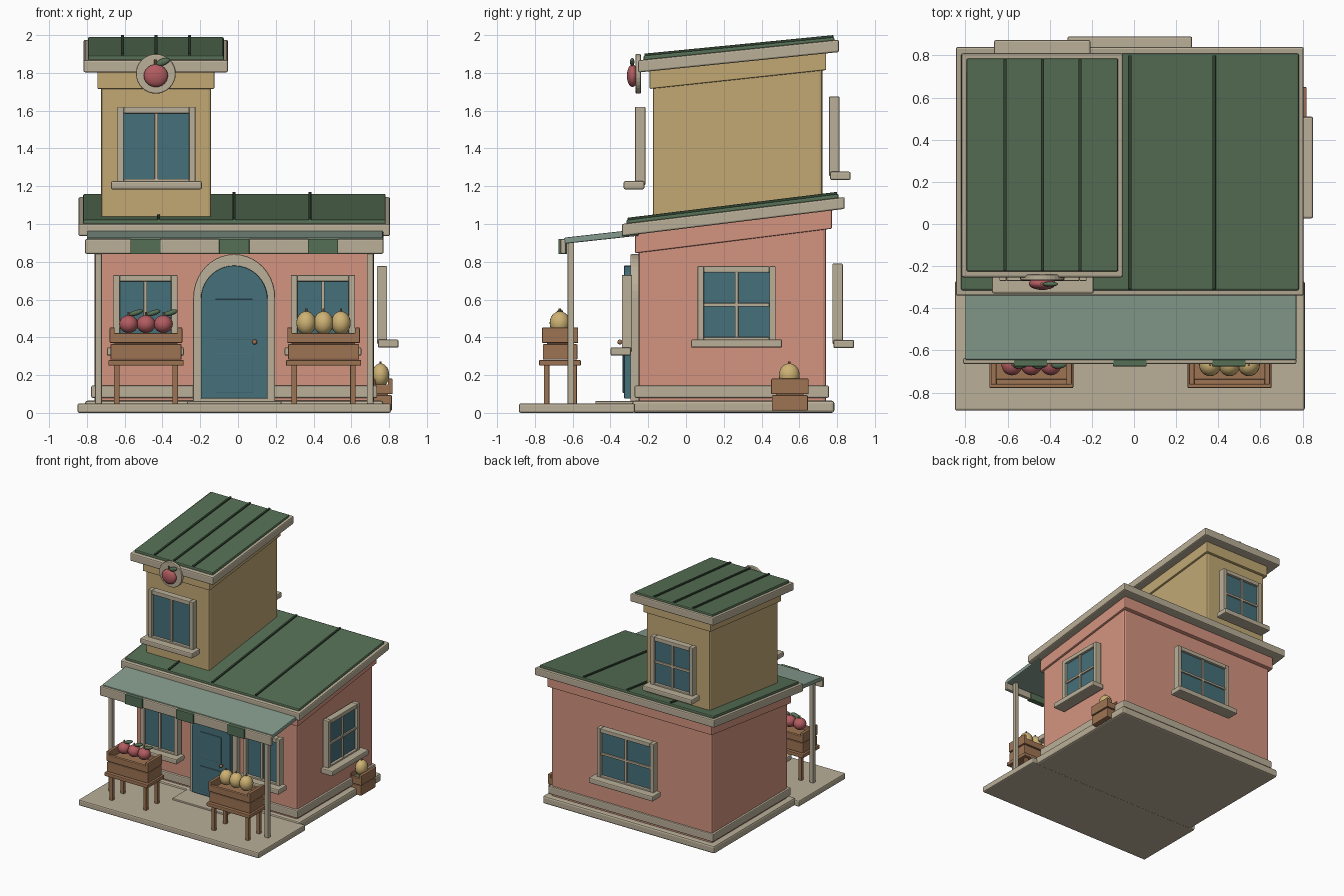
import bpy, bmesh, math
from mathutils import Matrix, Vector

cube = bpy.data.objects.get("Cube")
if cube:
    bpy.data.objects.remove(cube, do_unlink=True)


def material(name, rgb):
    # sRGB 0-255 to linear
    lin = [((c / 255 + 0.055) / 1.055) ** 2.4 for c in rgb] + [1]
    m = bpy.data.materials.new(name)
    m.use_nodes = True
    m.diffuse_color = lin
    b = m.node_tree.nodes["Principled BSDF"]
    b.inputs["Base Color"].default_value = lin
    b.inputs["Roughness"].default_value = 0.8
    return m


PINK = material("pink plaster", (212, 148, 128))
TAN = material("tan plaster", (194, 169, 116))
STONE = material("beige trim", (186, 175, 152))
GREEN = material("roof green", (86, 112, 86))
DARK = material("dark green", (50, 68, 50))
SAGE = material("sage awning", (134, 156, 142))
TEAL = material("teal", (70, 112, 122))
WOOD = material("brown wood", (158, 116, 84))
RED = material("fruit red", (178, 92, 96))
YELLOW = material("fruit yellow", (206, 178, 116))


def finish(name, bm, mat, bevel=0.0, smooth=False):
    bmesh.ops.recalc_face_normals(bm, faces=bm.faces)
    mesh = bpy.data.meshes.new(name)
    bm.to_mesh(mesh)
    bm.free()
    mesh.materials.append(mat)
    ob = bpy.data.objects.new(name, mesh)
    bpy.context.collection.objects.link(ob)
    if smooth:
        for p in mesh.polygons:
            p.use_smooth = True
    if bevel:
        mod = ob.modifiers.new("soft edges", 'BEVEL')
        mod.width = bevel
        mod.segments = 2
        mod.limit_method = 'ANGLE'
    return ob


def prism(name, pts, axis, a, b, mat, bevel=0.005, mtx=None):
    # Extrude a 2D profile: (y, z) along x, or (x, z) along y
    bm = bmesh.new()
    place = (lambda p, t: (t, p[0], p[1])) if axis == 'x' else (lambda p, t: (p[0], t, p[1]))
    ends = [[bm.verts.new(place(p, t)) for p in pts] for t in (a, b)]
    n = len(pts)
    bm.faces.new(ends[0])
    bm.faces.new(ends[1])
    for i in range(n):
        j = (i + 1) % n
        bm.faces.new((ends[0][i], ends[0][j], ends[1][j], ends[1][i]))
    if mtx:
        bm.transform(mtx)
    return finish(name, bm, mat, bevel)


def box(name, x, y, z, mat, bevel=0.005, mtx=None):
    pts = [(y[0], z[0]), (y[1], z[0]), (y[1], z[1]), (y[0], z[1])]
    return prism(name, pts, 'x', x[0], x[1], mat, bevel, mtx)


def slope(name, x, y, low, high, mat, bevel=0.005):
    # low and high are (front z, back z) of the bottom and top edges
    pts = [(y[0], low[0]), (y[1], low[1]), (y[1], high[1]), (y[0], high[0])]
    return prism(name, pts, 'x', x[0], x[1], mat, bevel)


def ball(name, loc, scale, mat, rot=(0, 0, 0)):
    bm = bmesh.new()
    bmesh.ops.create_uvsphere(bm, u_segments=20, v_segments=12, radius=1)
    turn = Matrix.Rotation(rot[2], 4, 'Z') @ Matrix.Rotation(rot[1], 4, 'Y')
    bm.transform(Matrix.Translation(loc) @ turn @ Matrix.Diagonal((*scale, 1)))
    return finish(name, bm, mat, smooth=True)


def cylinder(name, loc, r, depth, mat, axis='Z', bevel=0.0, segs=16):
    bm = bmesh.new()
    bmesh.ops.create_cone(bm, cap_ends=True, segments=segs, radius1=r, radius2=r, depth=depth)
    turn = Matrix.Rotation(math.pi / 2, 4, 'X') if axis == 'Y' else Matrix()
    bm.transform(Matrix.Translation(loc) @ turn)
    return finish(name, bm, mat, bevel)


def window(name, origin, turn, half, z0, z1, rail):
    # Local frame: the back of the casing is y = 0 and it faces -y
    m = Matrix.Translation((*origin, 0)) @ Matrix.Rotation(math.radians(turn), 4, 'Z')
    bar, d = 0.034, (-0.055, 0)
    for s, side in ((-1, "left"), (1, "right")):
        box(f"{name}_{side}_jamb", sorted((s * half, s * (half - bar))), d, (z0, z1), STONE, mtx=m)
    inner = (-half + bar, half - bar)
    box(name + "_head", inner, d, (z1 - bar, z1), STONE, mtx=m)
    box(name + "_bottom", inner, d, (z0, z0 + bar), STONE, mtx=m)
    box(name + "_mullion", (-0.009, 0.009), (-0.048, -0.005), (z0, z1), STONE, 0.003, m)
    if rail:
        mid = (z0 + z1) / 2
        box(name + "_rail", inner, (-0.046, -0.005), (mid - 0.009, mid + 0.009), STONE, 0.003, m)
    box(name + "_glass", inner, (-0.034, -0.004), (z0 + 0.02, z1 - 0.02), TEAL, 0, m)
    box(name + "_sill", (-half - 0.034, half + 0.034), (-0.115, -0.005), (z0 - 0.022, z0 + 0.022), STONE, 0.009, m)


def arch(cx, half, z0, spring, rise, n=20):
    pts = [(cx - half, z0)]
    for i in range(n + 1):
        t = math.pi * (1 - i / n)
        pts.append((cx + half * math.cos(t), spring + rise * math.sin(t)))
    return pts + [(cx + half, z0)]


CX = -0.02

# Ground slabs and base
box("porch_slab", (-0.85, 0.81), (-0.885, -0.27), (0, 0.05), STONE, 0.01)
box("door_step", (CX - 0.25, CX + 0.25), (-0.48, -0.26), (0.045, 0.063), STONE)
box("plinth", (CX - 0.79, CX + 0.79), (-0.285, 0.785), (0, 0.065), STONE, 0.014)
box("skirting", (CX - 0.757, CX + 0.757), (-0.272, 0.757), (0.08, 0.145), STONE, 0.008)

# Main house
slope("house_wall", (CX - 0.74, CX + 0.74), (-0.252, 0.742), (0.05, 0.05), (0.96, 1.09), PINK, 0.016)
slope("house_frieze", (CX - 0.758, CX + 0.758), (-0.27, 0.772), (0.845, 0.975), (0.96, 1.09), PINK, 0.006)
slope("house_fascia", (-0.845, 0.805), (-0.34, 0.84), (0.935, 1.08), (1.0, 1.143), STONE, 0.009)
slope("house_roof", (-0.82, 0.782), (-0.315, 0.808), (0.985, 1.12), (1.022, 1.16), GREEN, 0.008)
for i in range(3):
    x = -0.42 + 0.4 * i
    slope(f"house_roof_rib_{i + 1}", (x - 0.008, x + 0.008), (-0.31, 0.8), (1.015, 1.15), (1.033, 1.17), DARK, 0.002)

# Tower
slope("tower_wall", (-0.725, -0.142), (-0.175, 0.722), (0.98, 0.98), (1.83, 1.92), TAN, 0.014)
slope("tower_frieze", (-0.745, -0.125), (-0.192, 0.742), (1.715, 1.815), (1.83, 1.92), TAN, 0.006)
slope("tower_fascia", (-0.818, -0.053), (-0.253, 0.81), (1.802, 1.91), (1.867, 1.976), STONE, 0.009)
slope("tower_roof", (-0.795, -0.075), (-0.225, 0.785), (1.86, 1.96), (1.892, 1.99), GREEN, 0.008)
for i in range(3):
    x = -0.612 + 0.178 * i
    slope(f"tower_roof_rib_{i + 1}", (x - 0.008, x + 0.008), (-0.22, 0.78), (1.88, 1.98), (1.902, 2.0), DARK, 0.002)

# Round fruit plaque
cylinder("plaque", (-0.435, -0.253, 1.795), 0.105, 0.028, STONE, 'Y', 0.006, 32)
ball("plaque_fruit", (-0.435, -0.283, 1.785), (0.064, 0.03, 0.06), RED)
ball("plaque_leaf", (-0.397, -0.285, 1.858), (0.038, 0.012, 0.018), GREEN, (0, -0.35, 0))
cylinder("plaque_stem", (-0.438, -0.283, 1.85), 0.006, 0.04, WOOD, segs=8)

# Windows
window("tower_front_window", (-0.432, -0.215), 0, 0.207, 1.205, 1.62, False)
window("tower_back_window", (-0.435, 0.757), 180, 0.195, 1.255, 1.675, True)
window("house_left_front_window", (0.45, -0.285), 0, 0.17, 0.325, 0.73, False)
window("house_right_front_window", (-0.49, -0.285), 0, 0.17, 0.325, 0.73, False)
window("house_side_window", (0.735, 0.268), 90, 0.207, 0.367, 0.777, True)
window("house_back_window", (CX, 0.775), 180, 0.262, 0.365, 0.79, True)

# Arched door
prism("door_surround", arch(CX, 0.217, 0.055, 0.61, 0.23), 'y', -0.295, -0.24, STONE, 0.008)
prism("door", arch(CX, 0.177, 0.075, 0.6, 0.18), 'y', -0.328, -0.28, TEAL, 0.006)
for part, z in (("upper", (0.385, 0.602)), ("lower", (0.105, 0.318))):
    box(f"door_{part}_panel", (CX - 0.1, CX + 0.1), (-0.335, -0.327), z, TEAL, 0.003)
ball("door_knob", (0.088, -0.35, 0.375), (0.013, 0.013, 0.013), WOOD)
cylinder("door_knob_stem", (0.088, -0.335, 0.375), 0.006, 0.03, WOOD, 'Y', segs=8)

# Awning
slope("awning", (-0.80, 0.77), (-0.645, -0.25), (0.895, 0.938), (0.928, 0.972), SAGE, 0.006)
box("awning_beam", (-0.81, 0.77), (-0.665, -0.635), (0.842, 0.92), STONE, 0.008)
for i in range(3):
    x = -0.49 + 0.47 * i
    box(f"awning_tab_{i + 1}", (x - 0.08, x + 0.08), (-0.675, -0.63), (0.84, 0.921), GREEN, 0.004)
for x, side in ((-0.738, "right"), (0.7, "left")):
    box(f"porch_post_{side}", (x - 0.018, x + 0.018), (-0.628, -0.592), (0.045, 0.91), STONE, 0.007)


def crate(name, x, y, z, h):
    # Open box with two boards on each side and taller ends
    t = 0.022
    box(name + "_base", x, y, (z, z + 0.03), WOOD)
    for k in range(2):
        a, b = z + k * h / 2, z + (k + 1) * h / 2 - 0.006
        e = 0.004 * k
        for s, (f, g) in (("front", (y[0] - e, y[0] + t)), ("back", (y[1] - t, y[1] + e))):
            box(f"{name}_{s}_board_{k + 1}", (x[0] + 0.01, x[1] - 0.01), (f, g), (a, b - 0.03 * k), WOOD)
        for s, (f, g) in (("right", (x[0] - e, x[0] + t)), ("left", (x[1] - t, x[1] + e))):
            box(f"{name}_{s}_board_{k + 1}", (f, g), (y[0] - e, y[1] + e), (a, b), WOOD)
    box(name + "_fill", (x[0] + t, x[1] - t), (y[0] + t, y[1] - t), (z, z + h * 0.62), WOOD, 0)


# Produce stands
for cx, side in ((-0.487, "right"), (0.453, "left")):
    n = f"{side}_stand"
    box(n + "_top", (cx - 0.199, cx + 0.199), (-0.778, -0.557), (0.25, 0.28), WOOD)
    for i, x in enumerate((cx - 0.155, cx + 0.155)):
        for j, y in enumerate((-0.738, -0.592)):
            box(f"{n}_leg_{i * 2 + j + 1}", (x - 0.015, x + 0.015), (y - 0.015, y + 0.015), (0.045, 0.26), WOOD)
    crate(n + "_crate", (cx - 0.188, cx + 0.188), (-0.758, -0.575), 0.282, 0.176)
    for i in range(3):
        x, c = cx + (i - 1) * 0.092, -0.668
        if side == "right":
            ball(f"red_fruit_{i + 1}", (x, c, 0.47), (0.05, 0.05, 0.047), RED)
            ball(f"red_fruit_leaf_{i + 1}", (x + 0.04, c, 0.53), (0.038, 0.018, 0.014), GREEN, (0, -0.3, 0.1))
            cylinder(f"red_fruit_stem_{i + 1}", (x, c, 0.52), 0.005, 0.03, WOOD, segs=8)
        else:
            ball(f"yellow_fruit_{i + 1}", (x, c, 0.476), (0.052, 0.054, 0.062), YELLOW)
            cylinder(f"yellow_fruit_stem_{i + 1}", (x, c, 0.54), 0.006, 0.025, WOOD, segs=8)

# Crate with one melon by the side wall
crate("side_crate", (0.705, 0.815), (0.455, 0.645), 0.012, 0.175)
ball("side_melon", (0.755, 0.547, 0.2), (0.046, 0.055, 0.062), YELLOW)
cylinder("side_melon_stem", (0.755, 0.547, 0.262), 0.006, 0.02, WOOD, segs=8)
